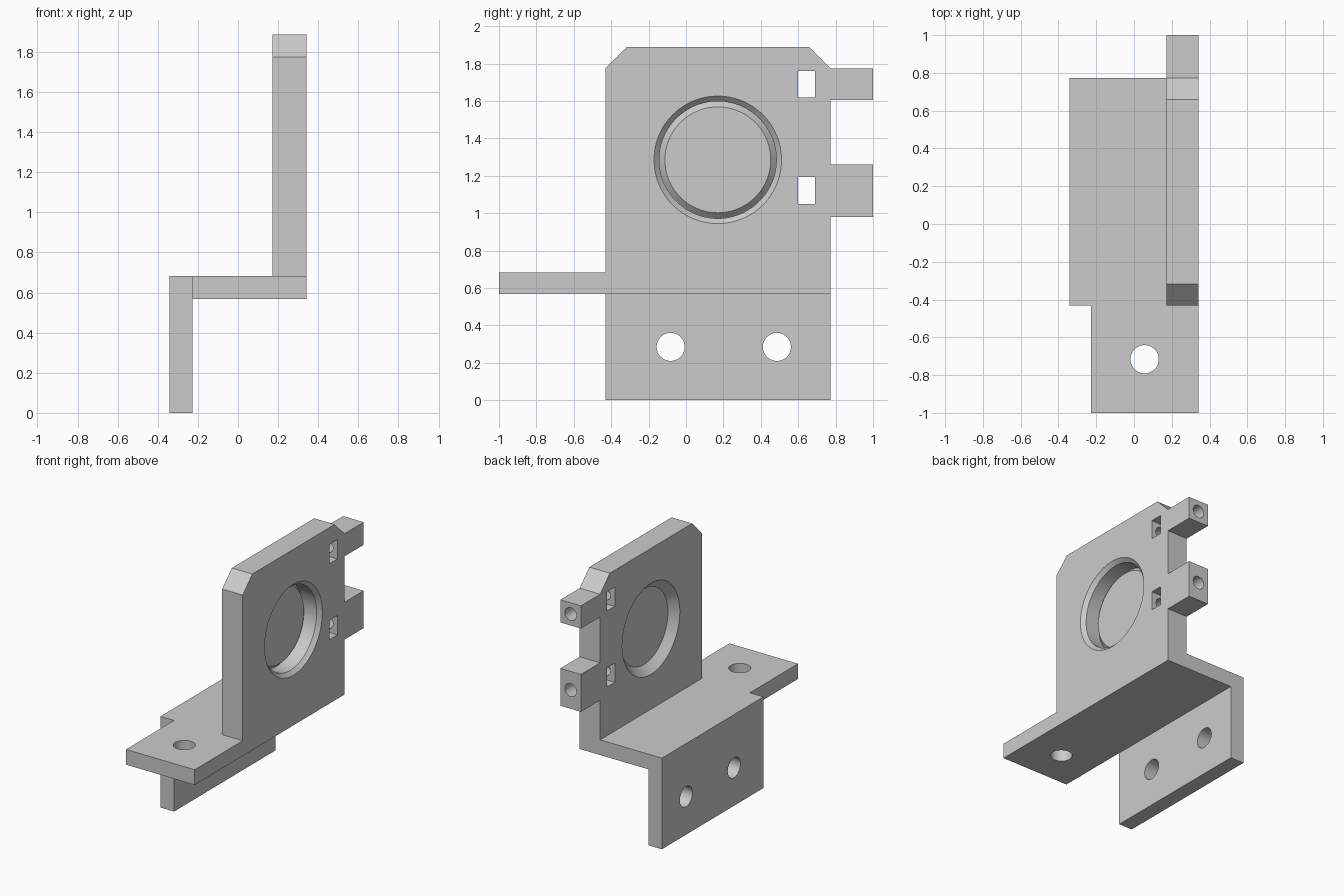
import bpy, bmesh
from math import pi
from mathutils import Matrix, Vector

cube = bpy.data.objects.get("Cube")
if cube:
    bpy.data.objects.remove(cube, do_unlink=True)

grey = bpy.data.materials.new("light grey")
grey.use_nodes = True
COLOR = (0.6, 0.6, 0.6, 1)
grey.diffuse_color = COLOR
grey.node_tree.nodes["Principled BSDF"].inputs["Base Color"].default_value = COLOR


def finish(bm, name):
    bmesh.ops.recalc_face_normals(bm, faces=bm.faces)
    mesh = bpy.data.meshes.new(name)
    bm.to_mesh(mesh)
    bm.free()
    mesh.materials.append(grey)
    obj = bpy.data.objects.new(name, mesh)
    bpy.context.collection.objects.link(obj)
    return obj


def extrude(name, points, axis, lo, hi):
    """Extrude a flat outline along x or y."""
    bm = bmesh.new()
    place = (lambda a, b: (lo, a, b)) if axis == "x" else (lambda a, b: (a, lo, b))
    face = bm.faces.new([bm.verts.new(place(a, b)) for a, b in points])
    moved = bmesh.ops.extrude_face_region(bm, geom=[face])["geom"]
    step = Vector((hi - lo, 0, 0) if axis == "x" else (0, hi - lo, 0))
    bmesh.ops.translate(bm, vec=step, verts=[v for v in moved if isinstance(v, bmesh.types.BMVert)])
    return finish(bm, name)


def box(name, lo, hi):
    (x0, y0, z0), (x1, y1, z1) = lo, hi
    return extrude(name, [(y0, z0), (y1, z0), (y1, z1), (y0, z1)], "x", x0, x1)


def cone(name, centre, axis, length, r0, r1, segments=64):
    """Round cutter about x, y or z; r0 is at the low end."""
    turn = {"x": Matrix.Rotation(pi / 2, 4, "Y"),
            "y": Matrix.Rotation(-pi / 2, 4, "X"),
            "z": Matrix.Identity(4)}[axis]
    bm = bmesh.new()
    bmesh.ops.create_cone(bm, cap_ends=True, segments=segments, radius1=r0, radius2=r1,
                          depth=length, matrix=Matrix.Translation(centre) @ turn)
    return finish(bm, name)


def combine(target, tool, operation="DIFFERENCE"):
    mod = target.modifiers.new("cut", "BOOLEAN")
    mod.object, mod.operation, mod.solver = tool, operation, "EXACT"
    bpy.context.view_layer.objects.active = target
    bpy.ops.object.modifier_apply(modifier=mod.name)
    bpy.data.objects.remove(tool, do_unlink=True)


# Main levels
FRONT, BACK, TOP = -0.431, 0.772, 1.888
SHELF_LOW, SHELF_HIGH = 0.569, 0.683
OUT, LEG, WALL, BEVEL = 0.341, -0.228, 0.171, 0.114
WALL_MID = (WALL + OUT) / 2
HUB_Y, HUB_Z, HUB_R = 0.17, 1.285, 0.313

# Side outline with the clipped corners, clamp tabs and front tongue
side = [(FRONT, 0), (BACK, 0),
        (BACK, 0.98), (1, 0.98), (1, 1.26), (BACK, 1.26),
        (BACK, 1.604), (1, 1.604), (1, TOP - BEVEL), (BACK, TOP - BEVEL),
        (BACK - BEVEL, TOP), (FRONT + BEVEL, TOP), (FRONT, TOP - BEVEL),
        (FRONT, SHELF_HIGH), (-1, SHELF_HIGH), (-1, SHELF_LOW), (FRONT, SHELF_LOW)]
bracket = extrude("mounting_bracket", side, "x", -0.5, 0.5)

# Stepped section: lower leg, shelf and upright wall
section = [(-OUT, -0.1), (LEG, -0.1), (LEG, SHELF_LOW), (OUT, SHELF_LOW),
           (OUT, 2.1), (WALL, 2.1), (WALL, SHELF_HIGH), (-OUT, SHELF_HIGH)]
combine(bracket, extrude("section", section, "y", -1.2, 1.2), "INTERSECT")

# Narrower tongue in front of the leg
combine(bracket, box("notch", (-0.6, -1.2, 0.4), (LEG, FRONT, 0.9)))

# Large bore, chamfered on both sides
combine(bracket, cone("bore", (WALL_MID, HUB_Y, HUB_Z), "x", 0.4, HUB_R, HUB_R, 96))
for face_x, sign in ((OUT, 1), (WALL, -1)):
    small, large = HUB_R - 0.03, HUB_R + 0.058
    radii = (small, large) if sign > 0 else (large, small)
    combine(bracket, cone("chamfer", (face_x - sign * 0.014, HUB_Y, HUB_Z), "x", 0.088, *radii, 96))

# Screw holes in the leg and tongue
for y in (-0.082, 0.486):
    combine(bracket, cone("leg_hole", (-0.285, y, 0.285), "x", 0.3, 0.075, 0.075))
combine(bracket, cone("tongue_hole", (0.056, -0.716, 0.626), "z", 0.3, 0.075, 0.075))

# Nut slots and the clamp bolt holes crossing them
for z in (1.12, 1.689):
    combine(bracket, box("nut_slot", (0.1, 0.599, z - 0.072), (0.4, 0.69, z + 0.072)))
    combine(bracket, cone("bolt_hole", (WALL_MID, 0.8, z), "y", 0.6, 0.048, 0.048, 32))

bpy.ops.object.select_all(action="DESELECT")
bracket.select_set(True)
bpy.context.view_layer.objects.active = bracket
bpy.ops.object.shade_smooth_by_angle(angle=pi / 6)
